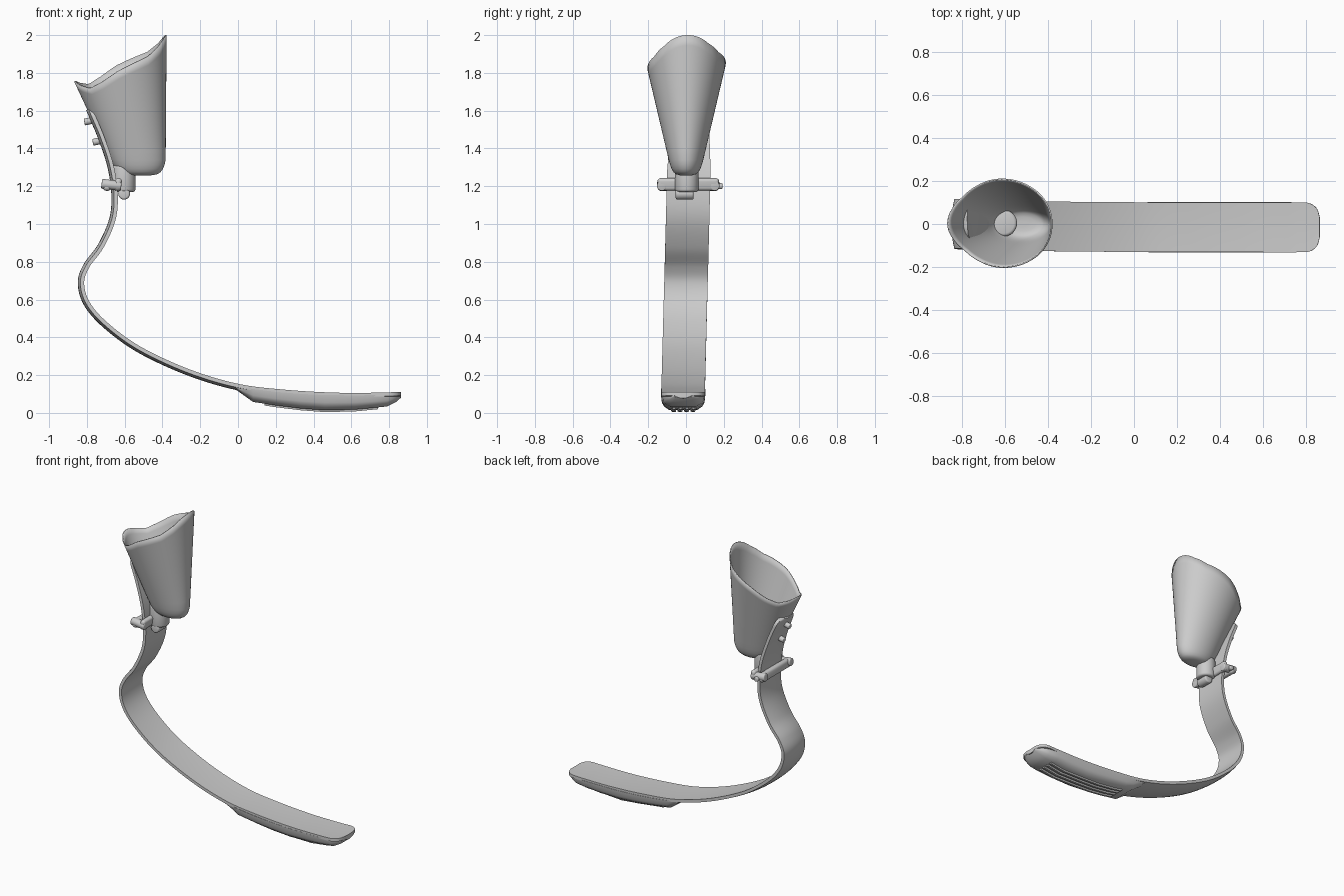
import bpy, bmesh, math
from mathutils import Vector

if "Cube" in bpy.data.objects:
    bpy.data.objects.remove(bpy.data.objects["Cube"])


def interp(table, x):
    """Piecewise-linear lookup in a sorted list of (x, value)."""
    for (x0, v0), (x1, v1) in zip(table, table[1:]):
        if x <= x1:
            return v0 + (v1 - v0) * max(0, (x - x0) / (x1 - x0))
    return table[-1][1]


def finish(name, bm, angle=35):
    bmesh.ops.recalc_face_normals(bm, faces=bm.faces)
    mesh = bpy.data.meshes.new(name)
    bm.to_mesh(mesh)
    bm.free()
    ob = bpy.data.objects.new(name, mesh)
    bpy.context.collection.objects.link(ob)
    bpy.ops.object.select_all(action='DESELECT')
    bpy.context.view_layer.objects.active = ob
    ob.select_set(True)
    bpy.ops.object.shade_smooth_by_angle(angle=math.radians(angle))
    return ob


def loft(name, rings, cap_start=True, cap_end=True):
    bm = bmesh.new()
    vs = [[bm.verts.new(p) for p in r] for r in rings]
    n = len(vs[0])
    for a, b in zip(vs, vs[1:]):
        for i in range(n):
            j = (i + 1) % n
            bm.faces.new((a[i], a[j], b[j], b[i]))
    if cap_start:
        bm.faces.new(vs[0])
    if cap_end:
        bm.faces.new(vs[-1])
    return finish(name, bm)


def cylinder(name, center, axis, radius, length, bevel=0.006, segs=24):
    bm = bmesh.new()
    bmesh.ops.create_cone(bm, cap_ends=True, segments=segs, radius1=radius,
                          radius2=radius, depth=length)
    rims = [e for e in bm.edges if any(len(f.verts) > 4 for f in e.link_faces)]
    bmesh.ops.bevel(bm, geom=rims, offset=bevel, segments=3, affect='EDGES', profile=0.5)
    ob = finish(name, bm)
    ob.rotation_mode = 'QUATERNION'
    ob.rotation_quaternion = Vector((0, 0, 1)).rotation_difference(Vector(axis))
    ob.location = center
    return ob


def rounded_box(name, center, size, bevel, tilt=0):
    bm = bmesh.new()
    bmesh.ops.create_cube(bm, size=1)
    bmesh.ops.scale(bm, vec=size, verts=bm.verts)
    bmesh.ops.bevel(bm, geom=bm.edges[:], offset=bevel, segments=4, affect='EDGES', profile=0.5)
    ob = finish(name, bm)
    ob.location = center
    ob.rotation_euler.y = tilt
    return ob


def spline(pts, steps):
    """Catmull-Rom samples through 2D points."""
    p = [Vector(q) for q in pts]
    p = [2 * p[0] - p[1]] + p + [2 * p[-1] - p[-2]]
    out = []
    for a, b, c, d in zip(p, p[1:], p[2:], p[3:]):
        for k in range(steps):
            t = k / steps
            out.append(0.5 * (2 * b + (c - a) * t + (2 * a - 5 * b + 4 * c - d) * t * t
                              + (3 * b - a - 3 * c + d) * t ** 3))
    return out + [p[-2]]


# Spring blade: curved strip swept along the side profile
path = spline([(-0.787, 1.61), (-0.766, 1.56), (-0.72, 1.45), (-0.672, 1.30), (-0.652, 1.15),
               (-0.665, 1.02), (-0.727, 0.88), (-0.80, 0.78), (-0.83, 0.69), (-0.80, 0.58),
               (-0.70, 0.465), (-0.52, 0.335), (-0.26, 0.215), (0.0, 0.138), (0.25, 0.107),
               (0.5, 0.092), (0.7, 0.091), (0.79, 0.093), (0.863, 0.096)], 8)
dist = [0]
for a, b in zip(path, path[1:]):
    dist.append(dist[-1] + (b - a).length)


def end_round(w, d, r):
    d = min(d, r)
    return w - r + math.sqrt(max(0, r * r - (r - d) ** 2))


rings = []
for i, p in enumerate(path):
    t = (path[min(i + 1, len(path) - 1)] - path[max(i - 1, 0)]).normalized()
    nx, nz = -t.y, t.x
    w = interp([(0, 0.095), (0.35, 0.115), (9, 0.117)], dist[i])
    w = min(end_round(w, dist[i], 0.05), end_round(w, dist[-1] - dist[i], 0.07))
    cy = -0.018 + 0.026 * p.y
    ring = []
    for side in (1, -1):
        for k in range(9):
            u = side * (k / 4 - 1)
            h = side * (0.016 - 0.006 * u * u) + 0.008 * (u * u - 0.3)
            ring.append((p.x + nx * h, cy + w * u, p.y + nz * h))
    rings.append(ring)
loft("spring_blade", rings)

# Sole pad under the toe
bottom = [(-0.01, 0.122), (0.08, 0.058), (0.2, 0.040), (0.33, 0.024), (0.46, 0.014),
          (0.62, 0.018), (0.79, 0.034), (0.84, 0.06), (0.862, 0.083)]
top = [(-0.01, 0.138), (0.25, 0.105), (0.5, 0.092), (0.87, 0.095)]
half = [(-0.01, 0.112), (0.1, 0.118), (0.76, 0.117), (0.81, 0.105), (0.84, 0.088), (0.862, 0.055)]
rings = []
for x in (-0.01, 0.03, 0.08, 0.14, 0.2, 0.33, 0.46, 0.62, 0.72, 0.79, 0.815, 0.84, 0.862):
    zb, zt, w = interp(bottom, x), interp(top, x), interp(half, x)
    prof = [(1, 1), (0.96, 0.5), (0.86, 0.25), (0.62, 0)]
    prof += [(-u, v) for u, v in reversed(prof)]
    rings.append([(x, -0.015 + w * u, zb + (zt - zb) * v) for u, v in prof])
loft("sole_pad", rings)

# Tread ridges along the sole
for n, y in enumerate((-0.066, -0.032, 0.002, 0.036)):
    rings = []
    for x in (0.14, 0.2, 0.33, 0.46, 0.62, 0.74):
        z = interp(bottom, x)
        yy = y + 0.005 * math.sin(x * 18)
        rings.append([(x, yy - 0.011, z + 0.008), (x, yy + 0.011, z + 0.008),
                      (x, yy + 0.007, max(z - 0.010, 0)), (x, yy - 0.007, max(z - 0.010, 0))])
    loft(f"tread_ridge_{n + 1}", rings)

# Socket: tapered cup with a slanted rim
rim = [(-1, 1.757), (-0.93, 1.742), (-0.73, 1.73), (-0.4, 1.767), (0, 1.825), (0.33, 1.863),
       (0.66, 1.90), (0.87, 1.95), (1, 2.0)]
SEG = 72


def socket_point(a, z, s=1.0):
    xl = -0.643 - (z - 1.29) * 0.467
    xr = interp([(1.26, -0.402), (1.34, -0.39), (2, -0.385)], z)
    b = 0.075 + 0.236 * (z - 1.3)
    mid, hx = (xl + xr) / 2, (xr - xl) / 2
    return (mid + hx * s * math.cos(a), b * s * math.sin(a), z)


angles = [2 * math.pi * i / SEG for i in range(SEG)]
rings = []
for k in range(13):
    s = 1 - k / 12
    rings.append([socket_point(a, 1.34 + (interp(rim, math.cos(a)) + 0.015 * math.sin(a) - 1.34) * s)
                  for a in angles])
for z, s in ((1.315, 0.985), (1.295, 0.945), (1.28, 0.87), (1.27, 0.75), (1.265, 0.5), (1.264, 0.2)):
    rings.append([socket_point(a, z, s) for a in angles])
socket = loft("socket", rings, cap_start=False)
wall = socket.modifiers.new("wall", 'SOLIDIFY')
wall.thickness = 0.007
wall.offset = -1

# Clamp: adapter block, cross pin, two bars and end bolts
cylinder("adapter_block", (-0.605, 0.004, 1.24), (0, 0, 1), 0.062, 0.14, 0.014, 32)
cylinder("cross_pin", (-0.603, -0.007, 1.16), (0, 1, 0), 0.031, 0.095, 0.01)
rounded_box("front_clamp_bar", (-0.635, 0.012, 1.21), (0.036, 0.325, 0.066), 0.016, 0.15)
rounded_box("rear_clamp_bar", (-0.692, 0.012, 1.205), (0.042, 0.325, 0.06), 0.018, 0.15)
for side, y in (("left", -0.128), ("right", 0.152)):
    cylinder(f"clamp_bolt_{side}", (-0.67, y, 1.207), (1, 0, -0.12), 0.026, 0.105)
cylinder("clamp_knob", (-0.67, 0.178, 1.2), (0, 1, 0), 0.016, 0.03)

# Bolts through the upper blade into the socket
for n, (x, z) in enumerate(((-0.787, 1.545), (-0.742, 1.438))):
    cylinder(f"blade_bolt_{n + 1}", (x, 0.018, z), (0.93, 0, 0.2), 0.018, 0.055, 0.005)
